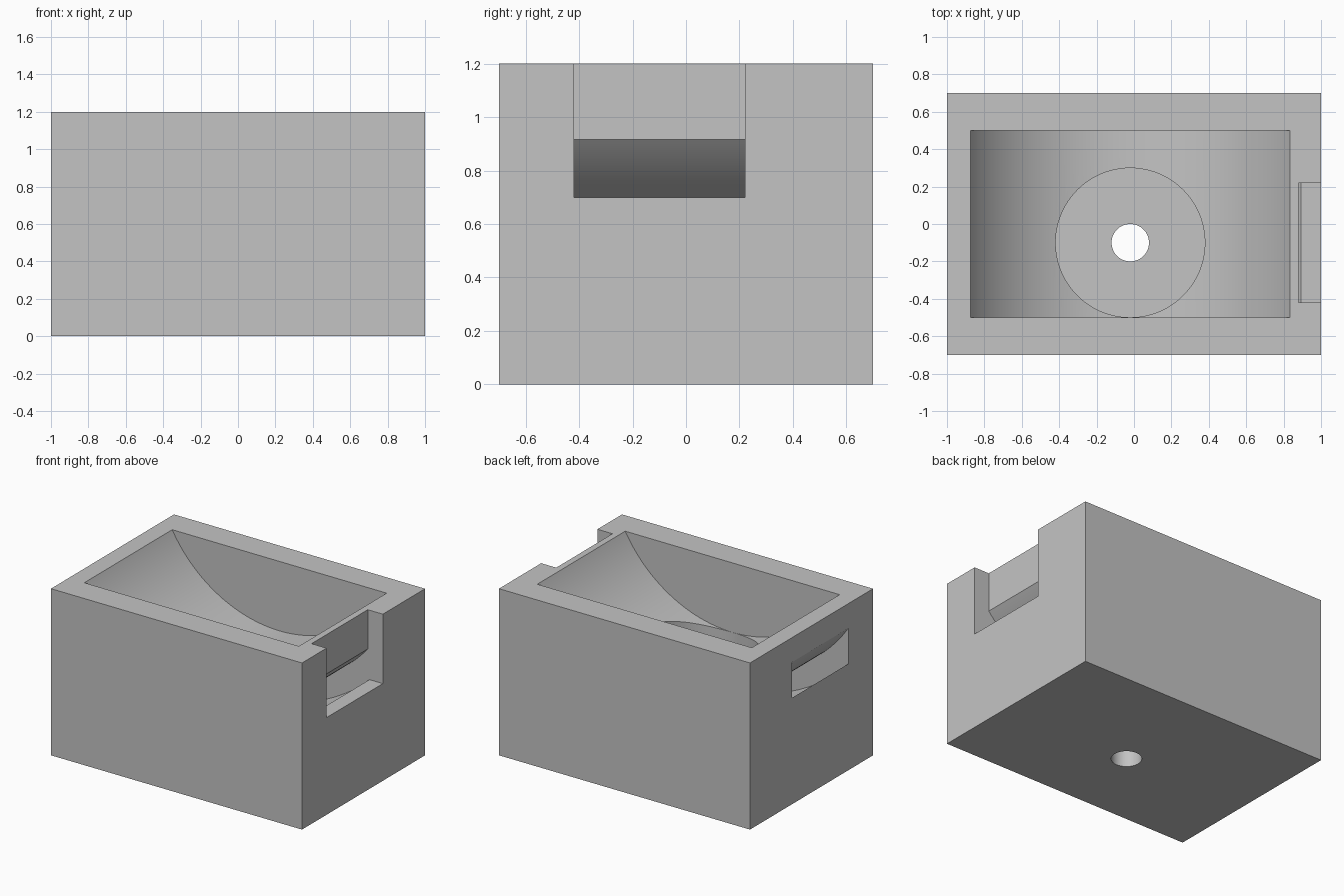
import bpy, bmesh
from math import sin, cos, pi, radians

if "Cube" in bpy.data.objects:
    bpy.data.objects.remove(bpy.data.objects["Cube"], do_unlink=True)

stone = bpy.data.materials.new("matte_grey")
stone.use_nodes = True
grey = (0.55, 0.55, 0.55, 1)
stone.diffuse_color = grey
stone.node_tree.nodes["Principled BSDF"].inputs["Base Color"].default_value = grey


def prism(name, profile, start, depth):
    """Close a 3D profile into a face and extrude it along the depth vector."""
    bm = bmesh.new()
    face = bm.faces.new([bm.verts.new([p + s for p, s in zip(pt, start)]) for pt in profile])
    extruded = bmesh.ops.extrude_face_region(bm, geom=[face])["geom"]
    bmesh.ops.translate(bm, vec=depth,
                        verts=[v for v in extruded if isinstance(v, bmesh.types.BMVert)])
    bmesh.ops.recalc_face_normals(bm, faces=bm.faces)
    mesh = bpy.data.meshes.new(name)
    bm.to_mesh(mesh)
    bm.free()
    mesh.materials.append(stone)
    obj = bpy.data.objects.new(name, mesh)
    bpy.context.collection.objects.link(obj)
    return obj


def box(name, lo, hi):
    x, y, z = (b - a for a, b in zip(lo, hi))
    return prism(name, [(0, 0, 0), (x, 0, 0), (x, y, 0), (0, y, 0)], lo, (0, 0, z))


def arc_xz(radius, a0, a1, n):
    angles = [radians(a0 + (a1 - a0) * i / n) for i in range(n + 1)]
    return [(radius * cos(a), 0, radius * sin(a)) for a in angles]


def drum(name, radius, n, x, y, z0, z1):
    ring = [(radius * cos(2 * pi * i / n), radius * sin(2 * pi * i / n), 0) for i in range(n)]
    return prism(name, ring, (x, y, z0), (0, 0, z1 - z0))


# Shared axis of the curved basin and the curved channel below it
AX, AY, AZ = -0.02, -0.1, 1.68
SLOT = (-0.42, 0.22)
width = SLOT[1] - SLOT[0]

# Solid block
block = box("basin_block", (-1, -0.7, 0), (1, 0.7, 1.2))

# Hollows: basin, drain recess, side notch, curved channel, drain hole
cutters = [
    prism("basin_cutter", arc_xz(0.98, 180, 360, 128), (AX, -0.5, AZ), (0, 1, 0)),
    drum("recess_cutter", 0.399, 96, AX, AY, 0.6, 1.0),
    box("notch_cutter", (0.88, SLOT[0], 0.7), (1.2, SLOT[1], 1.4)),
    prism("channel_cutter", arc_xz(1.18, 195, 345, 96) + arc_xz(1.34, 345, 195, 96),
          (AX, SLOT[0], AZ), (0, width, 0)),
    drum("drain_cutter", 0.1, 64, AX, AY, -0.2, 0.8),
]
for cutter in cutters:
    cutter.hide_render = True
    mod = block.modifiers.new(cutter.name, "BOOLEAN")
    mod.operation = "DIFFERENCE"
    mod.solver = "EXACT"
    mod.object = cutter

# Bake the cuts and drop the cutters
graph = bpy.context.evaluated_depsgraph_get()
baked = bpy.data.meshes.new_from_object(block.evaluated_get(graph))
block.modifiers.clear()
block.data = baked
baked.name = "basin_block"
baked.materials.clear()
baked.materials.append(stone)
for poly in baked.polygons:
    poly.material_index = 0
for cutter in cutters:
    bpy.data.objects.remove(cutter, do_unlink=True)

# Smooth curves with crisp rims
bpy.ops.object.select_all(action="DESELECT")
block.select_set(True)
bpy.context.view_layer.objects.active = block
bpy.ops.object.shade_smooth_by_angle(angle=radians(25))
